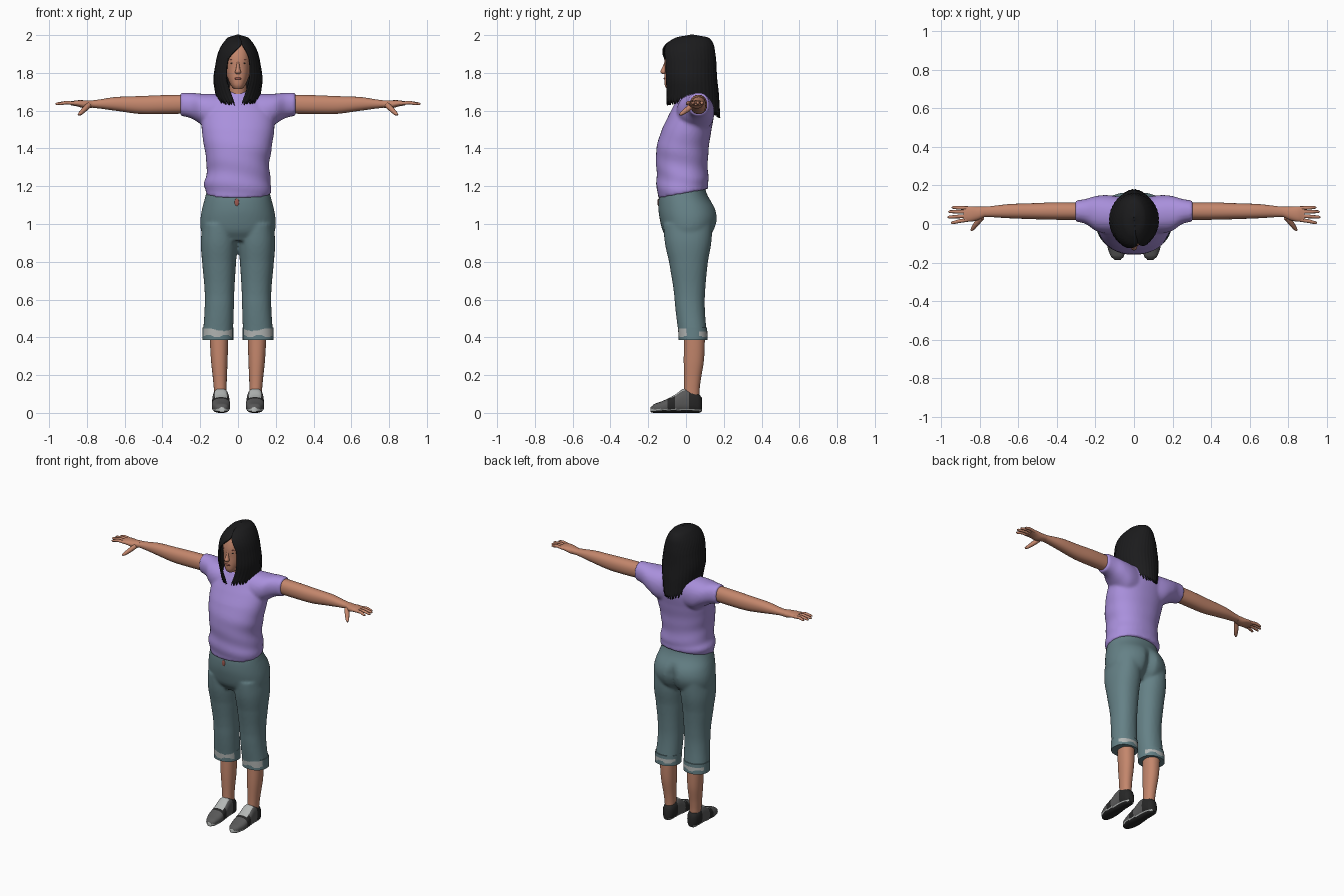
import bpy, bmesh, math, random
from mathutils import Vector

random.seed(4)
cube = bpy.data.objects.get("Cube")
if cube:
    bpy.data.objects.remove(cube, do_unlink=True)


def material(name, r, g, b):
    m = bpy.data.materials.new(name)
    m.use_nodes = True
    m.diffuse_color = (r, g, b, 1)
    node = m.node_tree.nodes["Principled BSDF"]
    node.inputs["Base Color"].default_value = (r, g, b, 1)
    node.inputs["Roughness"].default_value = 0.8
    return m


SKIN = material("skin", 0.55, 0.24, 0.15)
LILAC = material("lilac cloth", 0.40, 0.28, 0.72)
TEAL = material("teal cloth", 0.13, 0.22, 0.24)
PALE = material("pale grey", 0.45, 0.47, 0.46)
BLACK = material("hair black", 0.011, 0.011, 0.012)
DARK = material("shoe black", 0.02, 0.02, 0.02)
GREY = material("shoe grey", 0.10, 0.10, 0.10)
LIP = material("lip brown", 0.33, 0.10, 0.08)


def sample(rows, key):
    """Smoothly interpolate rows sorted by their first value."""
    last = len(rows) - 1
    i = 0
    while i < last - 1 and key > rows[i + 1][0]:
        i += 1
    u = (key - rows[i][0]) / (rows[i + 1][0] - rows[i][0])
    u = min(max(u, 0), 1)
    a, b, c, d = (rows[min(max(i + k, 0), last)] for k in (-1, 0, 1, 2))
    return [q + u * ((r - p) / 2 + u * (p - 2.5 * q + 2 * r - s / 2
            + u * (1.5 * (q - r) + (s - p) / 2)))
            for p, q, r, s in zip(a[1:], b[1:], c[1:], d[1:])]


def loft(bm, rows, axis="Z", side=1, rings=24, sides=32, power=2.2, tweak=None):
    """Closed tube; each row is position, then the low and high extents across."""
    loops = []
    for i in range(rings + 1):
        key = rows[0][0] + (rows[-1][0] - rows[0][0]) * i / rings
        a0, a1, b0, b1 = sample(rows, key)
        loop = []
        for j in range(sides):
            t = math.tau * j / sides
            ca, sa = (math.copysign(abs(f(t)) ** (2 / power), f(t)) for f in (math.cos, math.sin))
            a = (a0 + a1) / 2 + (a1 - a0) / 2 * ca
            b = (b0 + b1) / 2 + (b1 - b0) / 2 * sa
            p = Vector({"X": (key, a, b), "Y": (a, key, b), "Z": (a, b, key)}[axis])
            if tweak:
                p = tweak(p)
            p.x *= side
            loop.append(bm.verts.new(p))
        loops.append(loop)
    for low, high in zip(loops, loops[1:]):
        for j in range(sides):
            k = (j + 1) % sides
            bm.faces.new((low[j], low[k], high[k], high[j]))
    bm.faces.new(loops[0])
    bm.faces.new(loops[-1])


def finish(name, bm, mats, voxel=0, rule=None):
    bmesh.ops.recalc_face_normals(bm, faces=bm.faces)
    if rule:
        for f in bm.faces:
            f.material_index = rule(f.calc_center_median(), f.normal)
    me = bpy.data.meshes.new(name)
    bm.to_mesh(me)
    bm.free()
    ob = bpy.data.objects.new(name, me)
    bpy.context.collection.objects.link(ob)
    for m in mats:
        me.materials.append(m)
    bpy.ops.object.select_all(action="DESELECT")
    ob.select_set(True)
    bpy.context.view_layer.objects.active = ob
    bpy.ops.object.shade_smooth_by_angle(angle=math.radians(50))
    if voxel:
        mod = ob.modifiers.new("blend", "REMESH")
        mod.mode = "VOXEL"
        mod.voxel_size = voxel
        mod.use_smooth_shade = True
        soft = ob.modifiers.new("soften", "SMOOTH")
        soft.iterations = 4
    return ob


def part(name, rows, mat, **kw):
    bm = bmesh.new()
    loft(bm, rows, **kw)
    return finish(name, bm, [mat])


def blob(name, centre, size, mat):
    bm = bmesh.new()
    bmesh.ops.create_uvsphere(bm, u_segments=16, v_segments=10, radius=1)
    for v in bm.verts:
        v.co = Vector(c + s * p for c, s, p in zip(centre, size, v.co))
    return finish(name, bm, [mat])


def tube(name, points, depth, radii, mat):
    cu = bpy.data.curves.new(name, "CURVE")
    cu.dimensions = "3D"
    cu.bevel_depth = depth
    cu.bevel_resolution = 3
    cu.use_fill_caps = True
    sp = cu.splines.new("POLY")
    sp.points.add(len(points) - 1)
    for pt, co, r in zip(sp.points, points, radii):
        pt.co = (*co, 1)
        pt.radius = r
    sp.use_smooth = True
    cu.materials.append(mat)
    bpy.context.collection.objects.link(bpy.data.objects.new(name, cu))


# Shirt: torso and sleeves blended, hem dips at the front
def drape(p):
    low = min(max((1.5 - p.z) / 0.3, 0), 1)
    fold = 1 + 0.02 * low * math.sin(55 * p.z + 9 * p.x + 14 * p.y)
    hem = max(1.25 - p.z, 0) * 0.45 * (p.y + 0.15) / 0.27
    return Vector((p.x * fold, p.y * fold, p.z + hem))


torso = [(1.135, -.172, .172, -.15, .115), (1.2, -.178, .176, -.155, .12),
         (1.3, -.165, .165, -.157, .115), (1.4, -.178, .178, -.157, .12),
         (1.5, -.192, .192, -.128, .135), (1.58, -.19, .19, -.09, .148),
         (1.64, -.16, .16, -.06, .145), (1.68, -.12, .12, -.04, .13), (1.70, -.07, .07, -.03, .1)]
sleeve = [(.06, -.05, .14, 1.48, 1.69), (.14, -.05, .15, 1.49, 1.69),
          (.2, -.035, .145, 1.53, 1.69), (.25, 0, .13, 1.56, 1.695), (.305, .012, .122, 1.572, 1.695)]
bm = bmesh.new()
loft(bm, torso, rings=40, sides=48, tweak=drape)
for s in (1, -1):
    loft(bm, sleeve, axis="X", side=s)
finish("shirt", bm, [LILAC], voxel=.009)


# Cropped trousers: hips and legs blended
def cleft(p):
    if p.y > .05 and p.z < 1.12:
        p.y -= .03 * math.exp(-(p.x / .03) ** 2) * min((1.12 - p.z) / .08, 1)
    return p


hips = [(.91, -.16, .16, -.09, .11), (.96, -.194, .194, -.122, .148), (1.02, -.199, .199, -.138, .168),
        (1.08, -.19, .19, -.146, .158), (1.15, -.172, .172, -.142, .115), (1.2, -.16, .16, -.12, .1)]
leg = [(.385, .027, .187, -.037, .112), (.55, .022, .177, -.056, .1), (.65, .019, .177, -.066, .102),
       (.8, .01, .19, -.09, .116), (.9, .003, .197, -.112, .134), (1, .01, .19, -.12, .14)]
bm = bmesh.new()
loft(bm, hips, sides=64, tweak=cleft)
for s in (1, -1):
    loft(bm, leg, side=s, rings=40)
finish("trousers", bm, [TEAL], voxel=.009)
blob("waist_button", (-.006, -.147, 1.115), (.012, .004, .02), LIP)


# Turned cuffs: pale on the front and back, cloth coloured at the outer side
def cuff_rule(c, n):
    edge = .407 + .008 * math.sin(70 * c.x)
    top = .445 if c.y < .04 else .43
    return int(edge < c.z < top and abs(n.y) > .35)


for s, label in ((1, "left"), (-1, "right")):
    bm = bmesh.new()
    loft(bm, [(.385, .025, .189, -.039, .114), (.452, .025, .187, -.042, .112)], side=s, rings=12, sides=48)
    finish(label + "_cuff", bm, [TEAL, PALE], rule=cuff_rule)

    # Lower legs
    part(label + "_shin", [(.07, .06, .125, -.012, .07), (.15, .06, .13, -.01, .075),
                           (.28, .055, .143, -.012, .095), (.42, .052, .15, -.01, .1)], SKIN, side=s)

    # Shoes
    def shoe_rule(c, n, s=s):
        if n.z > .3 and -.085 < c.y < -.005 and abs(c.x * s - .09) < .03:
            return 2
        if .01 < c.z < .02 and abs(n.z) < .6:
            return 2
        return int(c.z > .02 and (c.y < -.1 or -.06 < c.y < .02))

    bm = bmesh.new()
    loft(bm, [(-.187, .07, .1, .004, .03), (-.17, .053, .12, 0, .047), (-.12, .042, .137, 0, .065),
              (-.06, .043, .138, 0, .095), (-.01, .047, .135, 0, .128), (.04, .05, .133, 0, .118),
              (.07, .058, .125, 0, .1), (.084, .072, .112, .008, .08)],
         axis="Y", side=s, rings=36, sides=40, power=2.6)
    finish(label + "_shoe", bm, [DARK, GREY, PALE], rule=shoe_rule)

    # Arms and hands
    part(label + "_arm", [(.25, .022, .11, 1.585, 1.685), (.4, .022, .112, 1.582, 1.682),
                          (.52, .025, .108, 1.583, 1.677), (.65, .03, .103, 1.6, 1.672),
                          (.77, .037, .09, 1.615, 1.655), (.8, .035, .09, 1.617, 1.655)], SKIN, axis="X", side=s)
    part(label + "_palm", [(.77, .037, .09, 1.615, 1.655), (.81, .02, .09, 1.612, 1.655),
                           (.85, .012, .092, 1.622, 1.655), (.885, .014, .09, 1.628, 1.65)],
         SKIN, axis="X", side=s, sides=20)
    tips = ((.945, .086, .082), (.963, .064, .063), (.967, .036, .042), (.95, .006, .022))
    for n, (tx, ty, by) in enumerate(tips):
        tube(f"{label}_finger_{n + 1}", [(s * .86, by, 1.638), (s * .91, (by + ty) / 2, 1.643),
             (s * (tx - .008), ty, 1.636), (s * tx, ty, 1.635)], .01, (1, .95, .75, .3), SKIN)
    tube(label + "_thumb", [(s * .79, .035, 1.63), (s * .815, .005, 1.605), (s * .835, -.022, 1.585),
                            (s * .845, -.034, 1.578)], .015, (1, .95, .7, .3), SKIN)

    # Eyes and brows
    blob(label + "_eye", (s * .028, -.103, 1.852), (.011, .005, .005), DARK)
    blob(label + "_brow", (s * .03, -.102, 1.872), (.016, .005, .003), LIP)

# Head, neck and facial features
part("neck", [(1.62, -.055, .055, -.04, .09), (1.68, -.046, .046, -.035, .07),
              (1.78, -.045, .045, -.04, .07)], SKIN)
part("head", [(1.715, -.022, .022, -.1, -.03), (1.73, -.037, .037, -.112, .02), (1.77, -.055, .055, -.115, .07),
              (1.82, -.066, .066, -.113, .1), (1.88, -.071, .071, -.112, .12),
              (1.94, -.062, .062, -.09, .11), (1.975, -.03, .03, -.04, .07)], SKIN, power=2.4)
part("nose", [(1.793, -.009, .009, -.122, -.1), (1.803, -.016, .016, -.137, -.1),
              (1.825, -.01, .01, -.127, -.1), (1.86, -.006, .006, -.114, -.1)], SKIN, rings=10, sides=14)
blob("mouth", (0, -.113, 1.77), (.02, .006, .006), LIP)

# Hair: a parted shell around the head with a ragged lower edge
hair = [(1.53, .09, -.09, .178, -.012, .012), (1.64, .105, -.1, .172, -.02, .02),
        (1.70, .117, -.108, .168, -.042, .042), (1.77, .125, -.12, .16, -.06, .06),
        (1.87, .111, -.128, .155, -.053, .06), (1.91, .1, -.125, .15, -.022, .045),
        (1.95, .08, -.105, .142, .018, .022), (1.985, .05, -.05, .115, .008, .008), (2, .002, .03, .034, 0, 0)]
COLS, ROWS = 110, 26
bm = bmesh.new()
grid = []
for j in range(COLS + 1):
    t = j / COLS
    back = -math.cos(math.tau * t)
    end = 1.665 - (.1 if back > 0 else .03) * back * (1 if back > 0 else -1)
    end += random.uniform(-.008, .008) + (.022 if j % 3 == 1 else 0)
    ridge = 1 + .012 * math.sin(j * 1.9)
    col = []
    for i in range(ROWS + 1):
        z = 2 - (2 - end) * (i / ROWS) ** 1.6
        w, front, rear, xl, xr = sample(hair, z)
        w = max(w, .002)
        a0 = math.asin(max(min(xr / w, 1), -1))
        a1 = math.tau + math.asin(max(min(xl / w, 1), -1))
        a = a0 + (a1 - a0) * t
        r = 1 + (ridge - 1) * i / ROWS
        col.append(bm.verts.new((w * r * math.sin(a),
                   (front + rear) / 2 - (rear - front) / 2 * r * math.cos(a), z)))
    grid.append(col)
for p, q in zip(grid, grid[1:]):
    for i in range(ROWS):
        bm.faces.new((p[i], p[i + 1], q[i + 1], q[i]))
shell = finish("hair", bm, [BLACK])
thick = shell.modifiers.new("thickness", "SOLIDIFY")
thick.thickness = .008
thick.offset = 0
